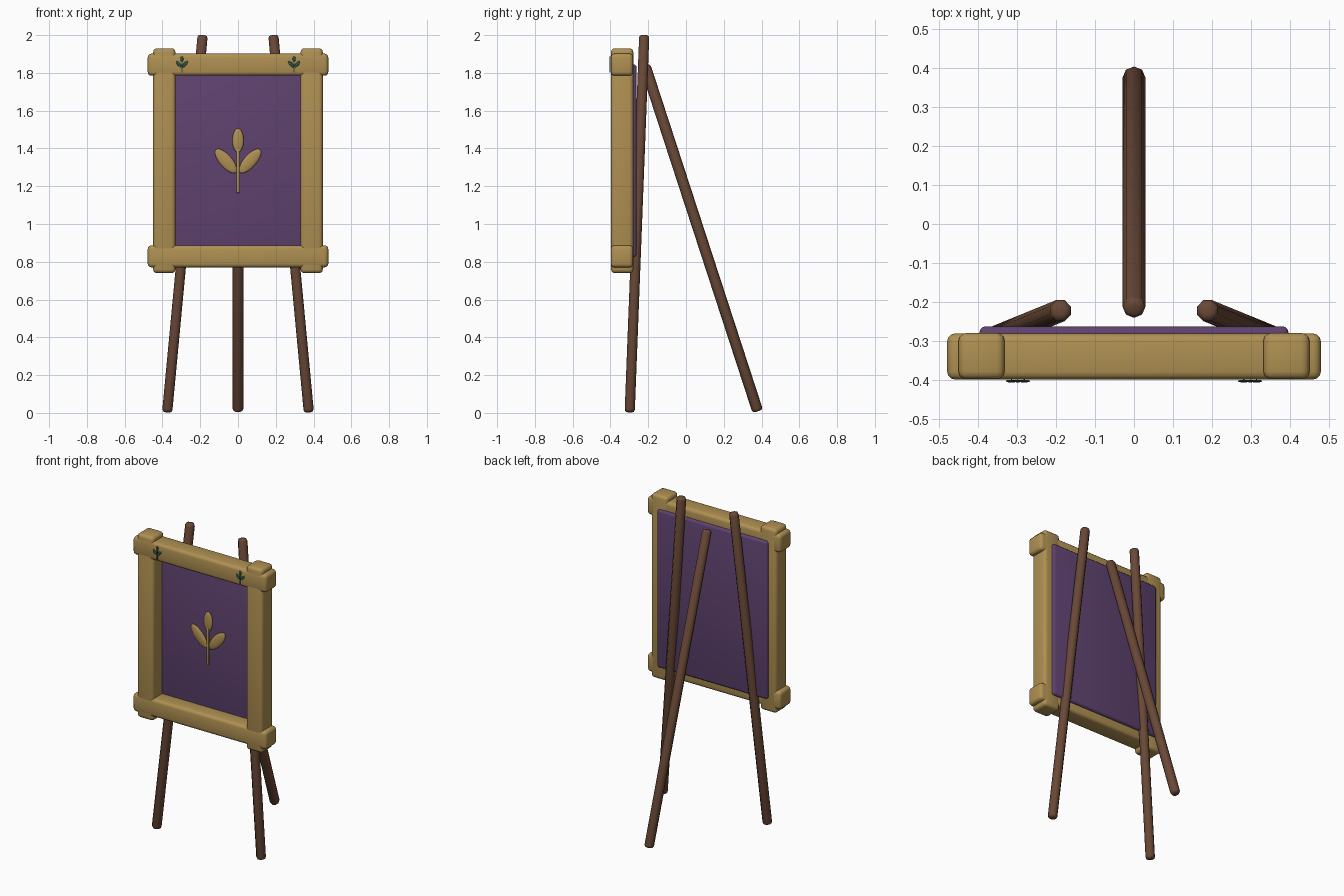
import bpy, math
from mathutils import Vector, Matrix

if "Cube" in bpy.data.objects:
    bpy.data.objects.remove(bpy.data.objects["Cube"])


def material(name, rgb):
    m = bpy.data.materials.new(name)
    m.diffuse_color = (*rgb, 1)
    m.use_nodes = True
    m.node_tree.nodes["Principled BSDF"].inputs["Base Color"].default_value = m.diffuse_color
    return m


GOLD = material("gold_wood", (0.43, 0.28, 0.085))
PURPLE = material("purple_board", (0.115, 0.055, 0.16))
BROWN = material("brown_wood", (0.14, 0.065, 0.037))
GREEN = material("dark_green", (0.03, 0.085, 0.06))


def finish(name, mat, bevel=0, segments=2, angle=35):
    ob = bpy.context.object
    ob.name = name
    ob.data.materials.append(mat)
    if bevel:
        mod = ob.modifiers.new("Bevel", 'BEVEL')
        mod.width, mod.segments = bevel, segments
        mod.limit_method, mod.angle_limit = 'ANGLE', math.radians(60)
        bpy.ops.object.modifier_apply(modifier="Bevel")
    bpy.ops.object.shade_smooth_by_angle(angle=math.radians(angle))
    return ob


def box(name, lo, hi, mat, bevel, segments=3):
    lo, hi = Vector(lo), Vector(hi)
    bpy.ops.mesh.primitive_cube_add(size=1)
    bpy.context.object.data.transform(
        Matrix.Translation((lo + hi) / 2) @ Matrix.Diagonal((*(hi - lo), 1)))
    return finish(name, mat, bevel, segments)


def pole(name, a, b, r=0.029):
    a, b = Vector(a), Vector(b)
    d = b - a
    bpy.ops.mesh.primitive_cylinder_add(vertices=8, radius=r, depth=d.length)
    bpy.context.object.data.transform(
        Matrix.Translation((a + b) / 2) @ d.to_track_quat('Z', 'Y').to_matrix().to_4x4())
    return finish(name, BROWN, 0.015, 2, 50)


def leaf(name, x, y, z, half_w, half_t, half_l, tilt, mat):
    bpy.ops.mesh.primitive_uv_sphere_add(segments=16, ring_count=10, radius=1)
    bpy.context.object.data.transform(
        Matrix.Translation((x, y, z)) @ Matrix.Rotation(tilt, 4, 'Y')
        @ Matrix.Diagonal((half_w, half_t, half_l, 1)))
    return finish(name, mat, angle=60)


def sprig(name, x, y, z, s, t, mat):
    # stem base at z, three leaves above it
    box(name + "_stem", (x - 0.009 * s, y - t, z), (x + 0.009 * s, y + t, z + 0.235 * s),
        mat, 0.003 * s, 2)
    leaf(name + "_top_leaf", x, y, z + 0.277 * s, 0.03 * s, t * 1.2, 0.064 * s, 0, mat)
    for side in (-1, 1):
        leaf(name + "_side_leaf", x + side * 0.064 * s, y, z + 0.168 * s,
             0.033 * s, t * 1.2, 0.081 * s, side * math.radians(41), mat)


# frame rails and stiles, overlapping at the corners
for label, z in (("lower", 0.77), ("upper", 1.785)):
    box(label + "_rail", (-0.478, -0.398, z), (0.478, -0.28, z + 0.117), GOLD, 0.02)
for label, x in (("left", -0.39), ("right", 0.39)):
    box(label + "_stile", (x - 0.059, -0.397, 0.74), (x + 0.059, -0.279, 1.93), GOLD, 0.02)

# backing board
box("board", (-0.395, -0.302, 0.825), (0.395, -0.262, 1.845), PURPLE, 0.015)

# emblem on the board and small ones on the upper rail
sprig("emblem", 0, -0.304, 1.165, 1.0, 0.009, GOLD)
for label, x in (("left", -0.297), ("right", 0.297)):
    sprig(label + "_small_emblem", x, -0.402, 1.803, 0.255, 0.003, GREEN)

# easel legs
for label, s in (("left", -1), ("right", 1)):
    pole(label + "_front_leg", (s * 0.375, -0.298, 0.003), (s * 0.187, -0.221, 2.0))
pole("back_leg", (0, 0.38, 0.008), (0, -0.217, 1.84))
